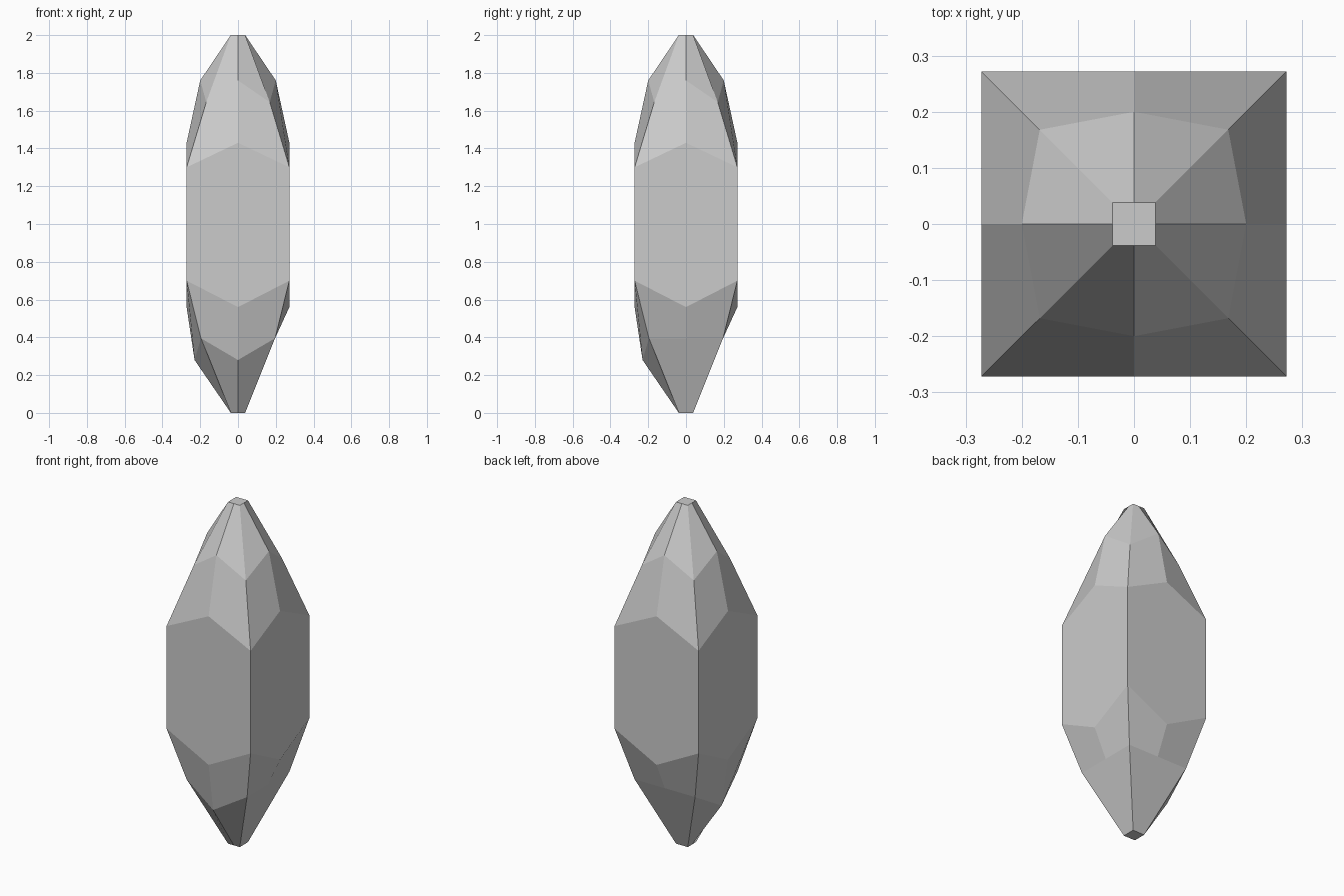
import bpy, bmesh

if "Cube" in bpy.data.objects:
    bpy.data.objects.remove(bpy.data.objects["Cube"])

SIGNS = [(1, 0), (1, 1), (0, 1), (-1, 1), (-1, 0), (-1, -1), (0, -1), (1, -1)]

# Each ring: (corner radius, corner z, side-middle radius, side-middle z)
RINGS = [
    (0.038, 0.00, 0.038, 0.00),
    (0.196, 0.395, 0.23, 0.28),
    (0.272, 0.70, 0.272, 0.56),
    (0.272, 1.30, 0.272, 1.43),
    (0.168, 1.645, 0.20, 1.76),
    (0.038, 2.00, 0.038, 2.00),
]

bm = bmesh.new()
rings = []
for level, (cr, cz, mr, mz) in enumerate(RINGS):
    ring = []
    for sx, sy in SIGNS:
        corner = sx != 0 and sy != 0
        # The right and back lower sides are cut flat
        flat = level == 1 and not corner and (sx > 0 or sy > 0)
        r, z = (cr, cz) if corner or flat else (mr, mz)
        ring.append(bm.verts.new((sx * r, sy * r, z)))
    rings.append(ring)

# Facets between rings, then the two small end caps
for a, b in zip(rings, rings[1:]):
    for i in range(8):
        j = (i + 1) % 8
        bm.faces.new((a[i], a[j], b[j], b[i]))
bm.faces.new(rings[0][::-1])
bm.faces.new(rings[-1])
bmesh.ops.recalc_face_normals(bm, faces=bm.faces)

mesh = bpy.data.meshes.new("crystal")
bm.to_mesh(mesh)
bm.free()
bpy.context.collection.objects.link(bpy.data.objects.new("crystal", mesh))
